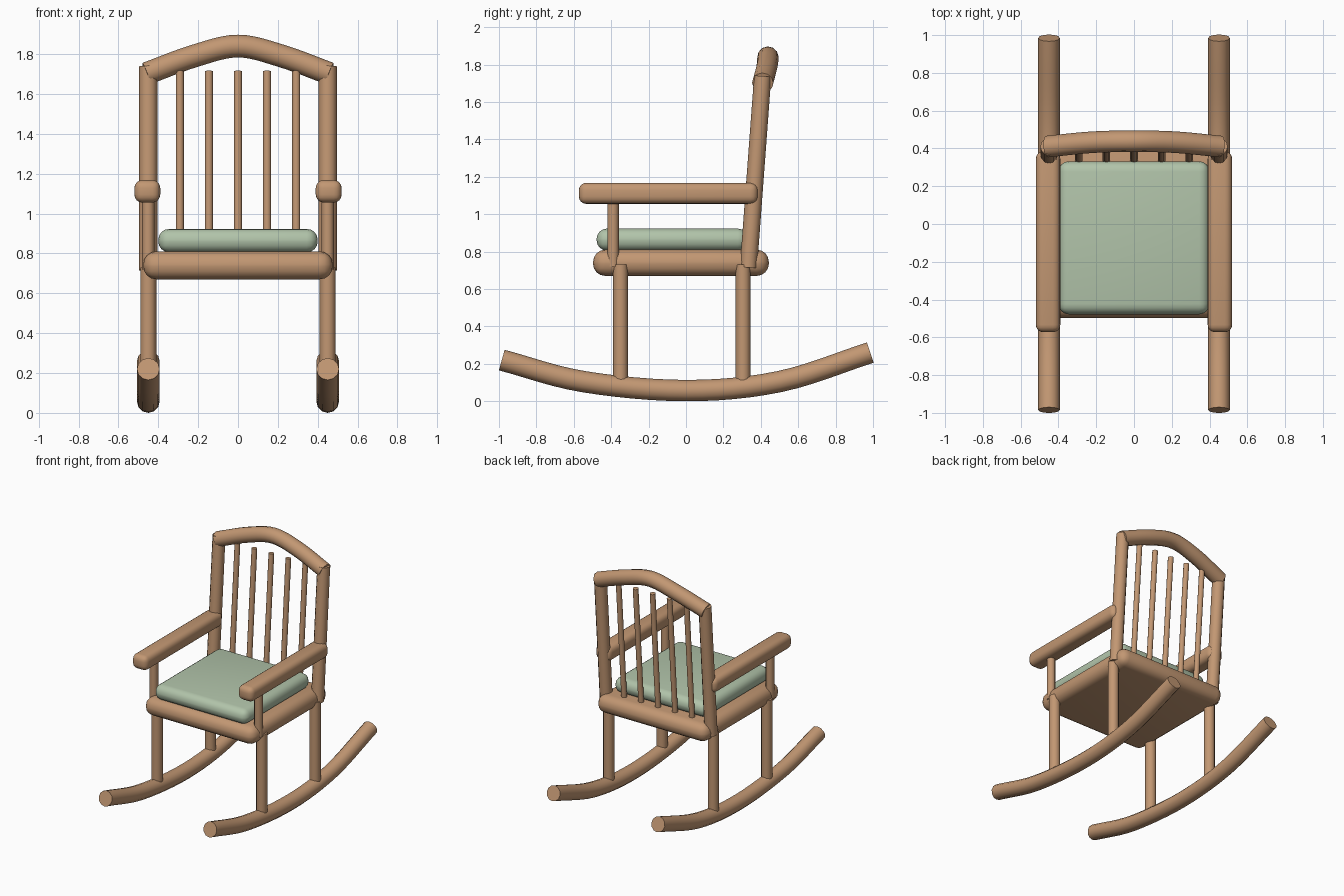
import bpy
from mathutils import Vector

if "Cube" in bpy.data.objects:
    bpy.data.objects.remove(bpy.data.objects["Cube"])


def material(name, rgb):
    m = bpy.data.materials.new(name)
    m.diffuse_color = (*rgb, 1)
    m.use_nodes = True
    m.node_tree.nodes["Principled BSDF"].inputs["Base Color"].default_value = m.diffuse_color
    return m


WOOD = material("wood", (0.54, 0.31, 0.17))
FABRIC = material("cushion_fabric", (0.44, 0.55, 0.40))


def finish(name, mat=WOOD, angle=0.7):
    ob = bpy.context.object
    ob.name = name
    ob.data.materials.append(mat)
    bpy.ops.object.shade_smooth_by_angle(angle=angle)
    return ob


def box(name, lo, hi, bevel, mat=WOOD):
    """Rounded box between two corners."""
    lo, hi = Vector(lo), Vector(hi)
    bpy.ops.mesh.primitive_cube_add(size=1, location=(lo + hi) / 2)
    ob = bpy.context.object
    ob.scale = hi - lo
    bpy.ops.object.transform_apply(location=False, rotation=False, scale=True)
    mod = ob.modifiers.new("round", "BEVEL")
    mod.width, mod.segments = bevel, 4
    bpy.ops.object.modifier_apply(modifier="round")
    return finish(name, mat)


def rod(name, a, b, radius, sides=12):
    """Straight cylinder from a to b."""
    a, b = Vector(a), Vector(b)
    bpy.ops.mesh.primitive_cylinder_add(
        vertices=sides, radius=radius, depth=(b - a).length, location=(a + b) / 2,
        rotation=(b - a).to_track_quat("Z", "Y").to_euler())
    return finish(name)


def bent_tube(name, points, radius, steps=6):
    """Round tube along a smooth path through the points."""
    p = [Vector(q) for q in points]
    p = [2 * p[0] - p[1]] + p + [2 * p[-1] - p[-2]]
    path = []
    for i in range(1, len(p) - 2):
        a, b, c, d = p[i - 1:i + 3]
        for s in range(steps):
            t = s / steps
            path.append(0.5 * (2 * b + (c - a) * t + (2 * a - 5 * b + 4 * c - d) * t * t
                               + (3 * b - a - 3 * c + d) * t ** 3))
    path.append(p[-2])
    cu = bpy.data.curves.new(name, "CURVE")
    cu.dimensions = "3D"
    cu.bevel_depth, cu.bevel_resolution, cu.use_fill_caps = radius, 4, True
    sp = cu.splines.new("POLY")
    sp.points.add(len(path) - 1)
    for pt, co in zip(sp.points, path):
        pt.co = (*co, 1)
    ob = bpy.data.objects.new(name, cu)
    bpy.context.collection.objects.link(ob)
    bpy.ops.object.select_all(action="DESELECT")
    ob.select_set(True)
    bpy.context.view_layer.objects.active = ob
    bpy.ops.object.convert(target="MESH")
    return finish(name)


# Seat and cushion
box("seat", (-0.475, -0.497, 0.67), (0.475, 0.443, 0.81), 0.065)
box("cushion", (-0.4, -0.478, 0.805), (0.4, 0.332, 0.923), 0.055, FABRIC)

# Parts on both sides
for side, s in (("left", -1), ("right", 1)):
    x = 0.45 * s
    bent_tube(side + "_rocker", [(x, -0.985, 0.22), (x, -0.55, 0.105), (x, 0, 0.057),
                                 (x, 0.5, 0.105), (x, 0.985, 0.26)], 0.057)
    rod(side + "_front_leg", (x, -0.35, 0.08), (x, -0.35, 0.73), 0.04)
    rod(side + "_rear_leg", (x, 0.305, 0.08), (x, 0.305, 0.73), 0.04)
    rod(side + "_back_post", (x, 0.334, 0.715), (x, 0.41, 1.738), 0.046)
    rod(side + "_arm_post", (x, -0.39, 0.72), (x, -0.39, 1.1), 0.031)
    ax = 0.455 * s
    box(side + "_armrest", (ax - 0.065, -0.573, 1.055), (ax + 0.065, 0.385, 1.168), 0.04)

# Back spindles
for i in range(5):
    x = (i - 2) * 0.146
    rod("back_spindle", (x, 0.34, 0.77), (x, 0.41, 1.715), 0.021, 10)

# Arched top rail
bent_tube("top_rail", [(-0.46, 0.41, 1.702), (-0.22, 0.433, 1.79), (0, 0.438, 1.84),
                       (0.22, 0.433, 1.79), (0.46, 0.41, 1.702)], 0.057)
